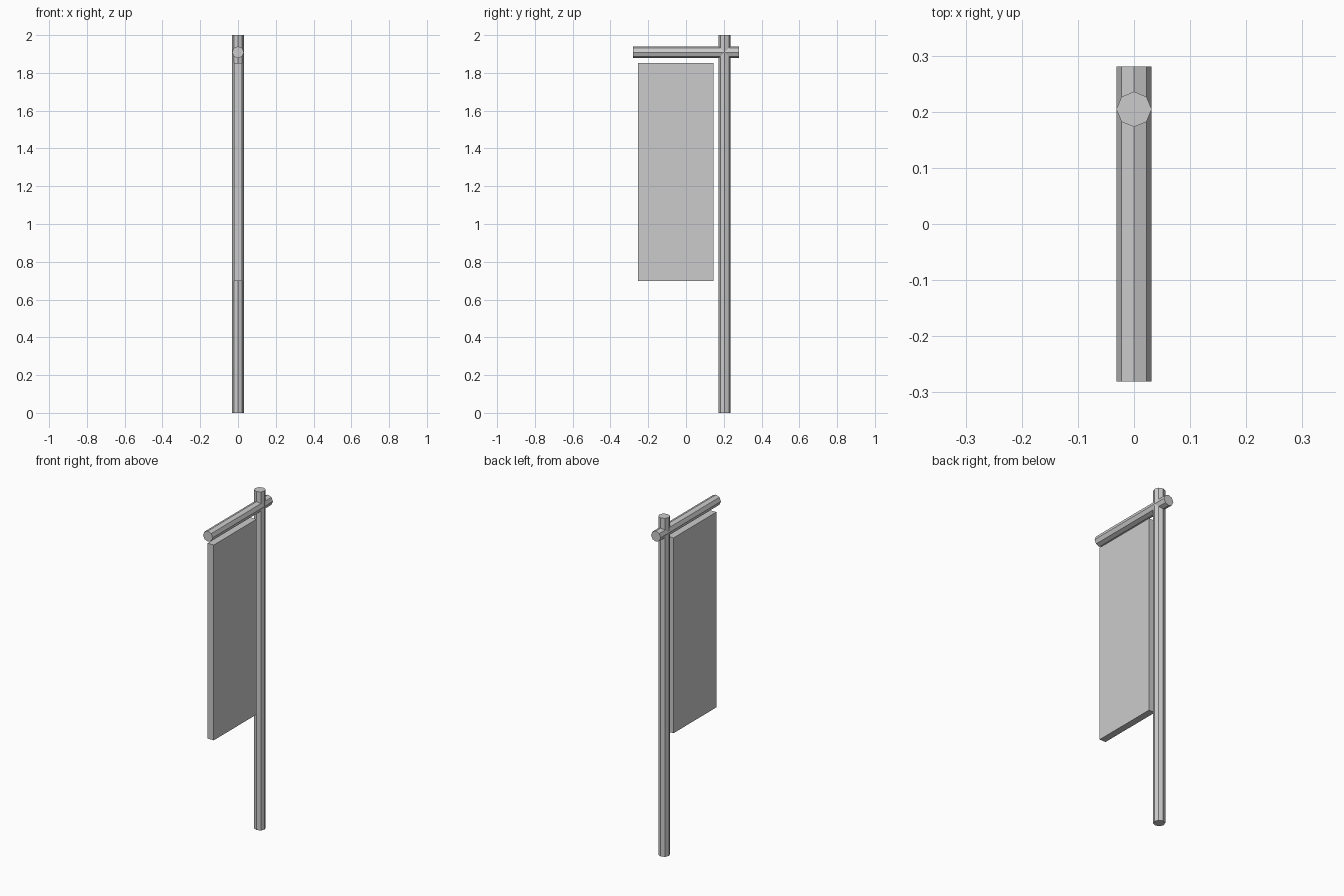
import bpy
from math import pi

if "Cube" in bpy.data.objects:
    bpy.data.objects.remove(bpy.data.objects["Cube"])

R = 0.0315      # radius of both poles
POLE_Y = 0.2045


def rod(name, length, location, rotation=(0, 0, 0)):
    bpy.ops.mesh.primitive_cylinder_add(vertices=8, radius=R, depth=length,
                                        location=location, rotation=rotation)
    bpy.context.object.name = name


# Upright pole and the horizontal bar crossing it
rod("upright_pole", 2.0, (0, POLE_Y, 1.0))
rod("cross_bar", 0.562, (0, 0, 1.909), (pi / 2, 0, 0))

# Thin hanging banner panel just below the bar
bpy.ops.mesh.primitive_cube_add(size=1, location=(0, -0.055, 1.276))
banner = bpy.context.object
banner.name = "banner_panel"
banner.scale = (0.04, 0.40, 1.154)
bpy.ops.object.transform_apply(location=False, rotation=False, scale=True)
